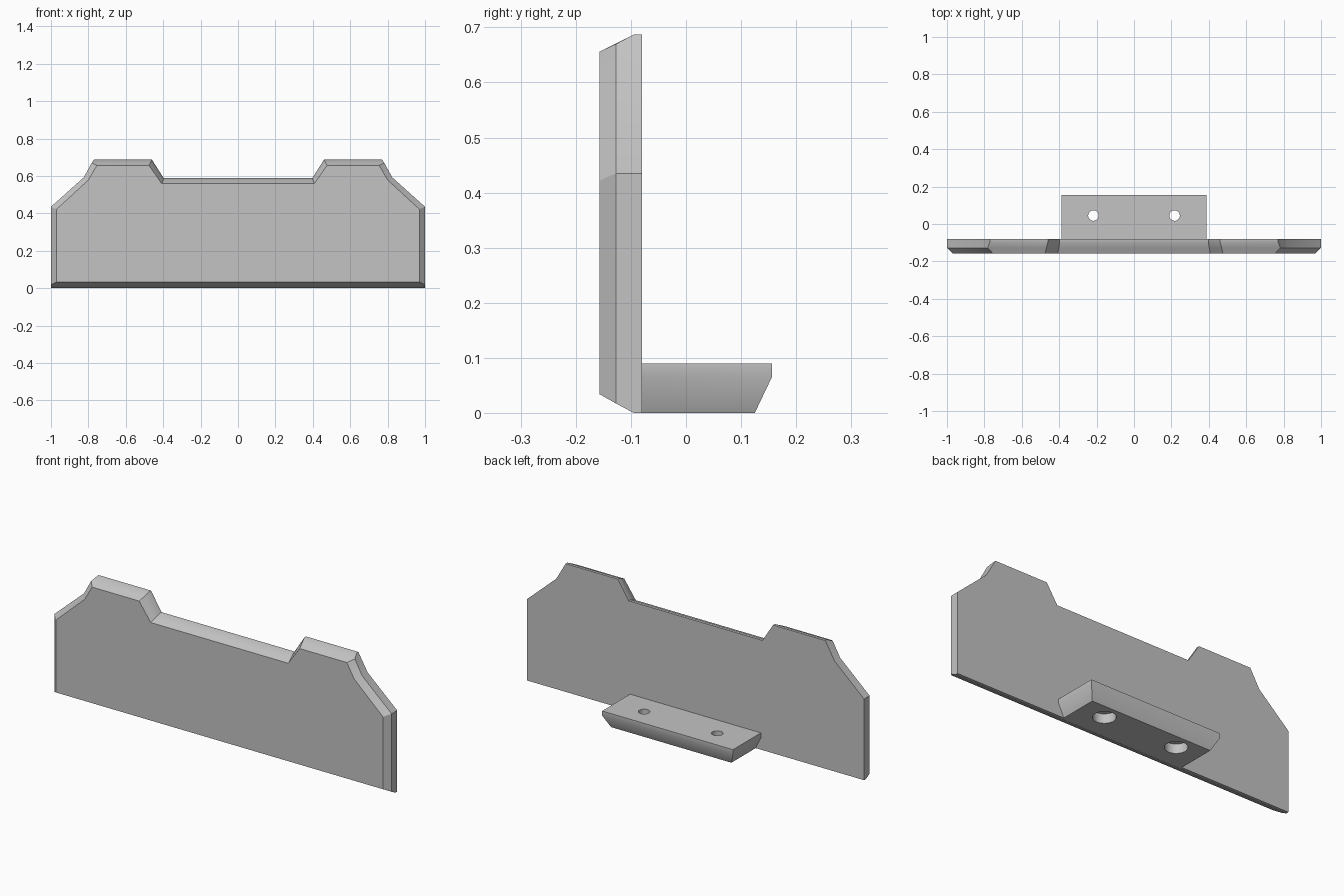
import bpy
import bmesh
import math

cube = bpy.data.objects.get("Cube")
if cube:
    bpy.data.objects.remove(cube, do_unlink=True)

grey = bpy.data.materials.new("plain_grey")
grey.use_nodes = True
COLOUR = (0.55, 0.55, 0.55, 1)
grey.diffuse_color = COLOUR
grey.node_tree.nodes["Principled BSDF"].inputs["Base Color"].default_value = COLOUR


def loft(name, rings):
    """Join equal-length closed rings with quads and cap both ends."""
    bm = bmesh.new()
    rows = [[bm.verts.new(p) for p in ring] for ring in rings]
    n = len(rows[0])
    for lower, upper in zip(rows, rows[1:]):
        for i in range(n):
            j = (i + 1) % n
            bm.faces.new((lower[i], lower[j], upper[j], upper[i]))
    bm.faces.new(rows[0])
    bm.faces.new(rows[-1])
    bmesh.ops.remove_doubles(bm, verts=bm.verts, dist=0.0005)
    bmesh.ops.recalc_face_normals(bm, faces=bm.faces)
    mesh = bpy.data.meshes.new(name)
    bm.to_mesh(mesh)
    bm.free()
    mesh.materials.append(grey)
    obj = bpy.data.objects.new(name, mesh)
    bpy.context.collection.objects.link(obj)
    return obj


def activate(obj):
    bpy.ops.object.select_all(action="DESELECT")
    obj.select_set(True)
    bpy.context.view_layer.objects.active = obj


def smooth(obj):
    activate(obj)
    bpy.ops.object.shade_smooth_by_angle(angle=math.radians(30))


def mirrored(half, y):
    """Full ring in the xz plane from its +x half."""
    return ([(x, y, z) for x, z in half]
            + [(-x, y, z) for x, z in reversed(half)])


# Face plate: rear outline, bevel starts and smaller front outline
outer = [(1, 0), (1, 0.435), (0.825, 0.592), (0.77, 0.687),
         (0.46, 0.687), (0.397, 0.588)]
shoulder = [(1, 0.017), (1, 0.435), (0.825, 0.592), (0.782, 0.67),
            (0.468, 0.671), (0.402, 0.573)]
inner = [(0.97, 0.034), (0.97, 0.422), (0.8, 0.578), (0.755, 0.656),
         (0.476, 0.656), (0.408, 0.559)]
BACK = -0.08
plate = loft("face_plate", [mirrored(outer, BACK), mirrored(outer, -0.095),
                            mirrored(shoulder, -0.127),
                            mirrored(inner, -0.157)])
smooth(plate)


# Mounting foot: slab with the lower edge chamfered on three sides
def rectangle(inset, z):
    x, y = 0.388 - inset, 0.156 - inset
    return [(-x, BACK - 0.005, z), (x, BACK - 0.005, z), (x, y, z), (-x, y, z)]


foot = loft("mounting_foot", [rectangle(0.031, 0), rectangle(0, 0.065),
                              rectangle(0, 0.09)])

# Screw holes, counterbored from below
for side in (-1, 1):
    for radius, z in ((0.028, 0.05), (0.055, -0.05)):
        bpy.ops.mesh.primitive_cylinder_add(
            vertices=32, radius=radius, depth=0.2,
            location=(side * 0.217, 0.045, z))
        cutter = bpy.context.object
        cutter.name = "hole_cutter"
        cutter.hide_render = True
        cutter.data.materials.append(grey)
        cut = foot.modifiers.new("hole", "BOOLEAN")
        cut.operation = "DIFFERENCE"
        cut.solver = "EXACT"
        cut.object = cutter
        activate(foot)
        bpy.ops.object.modifier_apply(modifier=cut.name)
        bpy.data.objects.remove(cutter, do_unlink=True)
smooth(foot)
